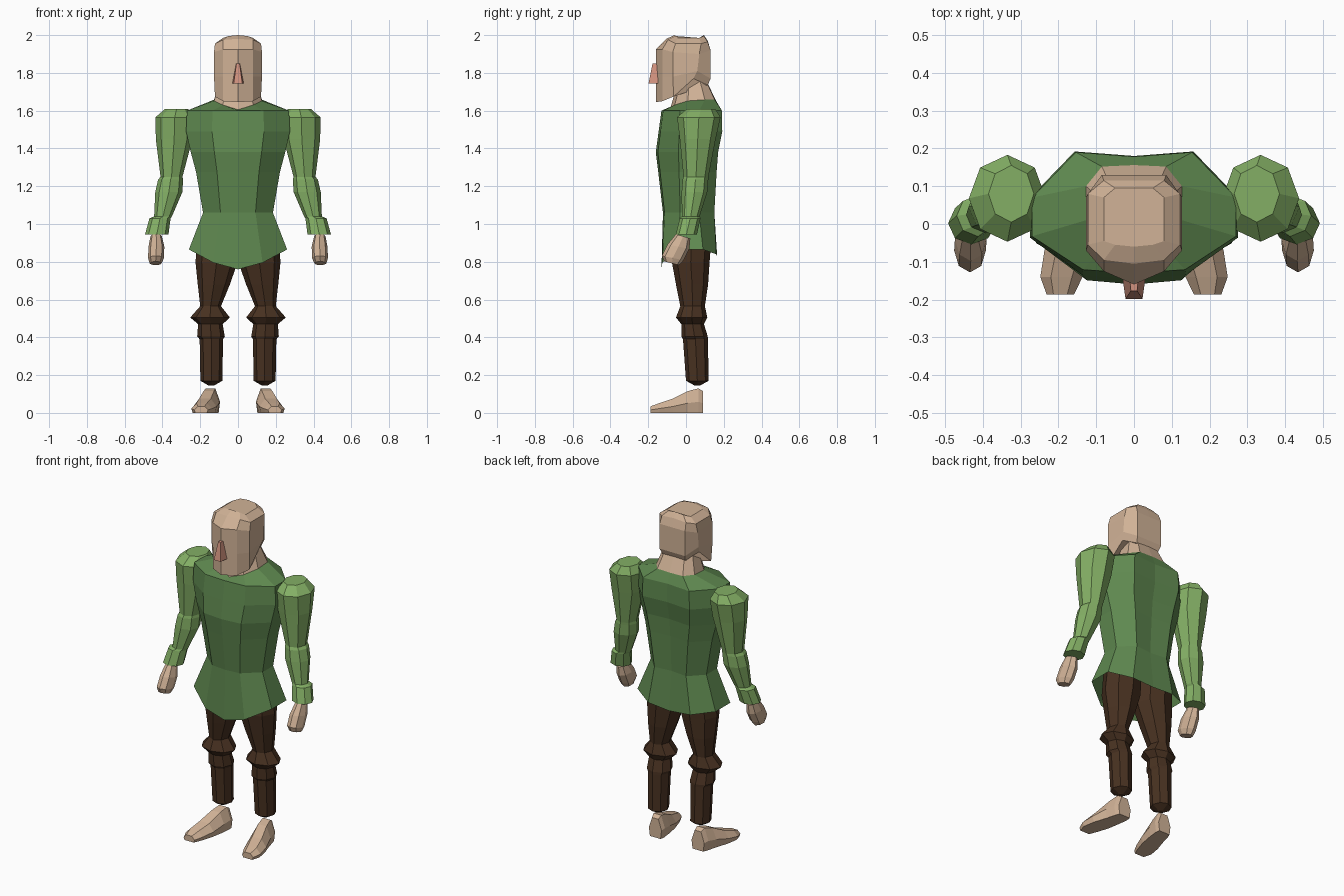
import bpy, bmesh, math


def material(name, rgb):
    m = bpy.data.materials.new(name)
    m.diffuse_color = (*rgb, 1)
    return m


SKIN = material("skin", (0.64, 0.45, 0.31))
NOSE = material("nose pink", (0.64, 0.29, 0.21))
TUNIC = material("tunic green", (0.115, 0.25, 0.08))
SLEEVE = material("sleeve green", (0.23, 0.43, 0.13))
BROWN = material("dark brown", (0.065, 0.031, 0.015))


def loft(name, rings, mat, mirror=False, cap_start=True, cap_end=True):
    """Skin a list of equal-length point rings into a flat-shaded mesh."""
    bm = bmesh.new()
    loops = [[bm.verts.new(p) for p in r] for r in rings]
    n = len(loops[0])
    for a, b in zip(loops, loops[1:]):
        for i in range(n):
            j = (i + 1) % n
            bm.faces.new((a[i], a[j], b[j], b[i]))
    if cap_start:
        bm.faces.new(loops[0][::-1])
    if cap_end:
        bm.faces.new(loops[-1])
    bmesh.ops.recalc_face_normals(bm, faces=bm.faces)
    me = bpy.data.meshes.new(name)
    bm.to_mesh(me)
    bm.free()
    me.materials.append(mat)
    ob = bpy.data.objects.new(name, me)
    bpy.context.collection.objects.link(ob)
    if mirror:
        ob.modifiers.new("mirror", "MIRROR").use_clip = False
        ob.modifiers["mirror"].use_mirror_merge = False
    return ob


def sym(half):
    """Close a half section (front centre to back centre) by mirroring in x."""
    return half + [(-x, y, z) for x, y, z in half[-2:0:-1]]


def oval(cx, cy, z, hx, hy, tilt=0.0, n=8):
    """Horizontal n-sided ring; tilt raises it towards +y."""
    out = []
    for i in range(n):
        a = 2 * math.pi * i / n
        out.append((cx + hx * math.cos(a), cy + hy * math.sin(a),
                    z + tilt * hy * math.sin(a)))
    return out


# Head: slanted jaw, flat crown
head = [
    [(0, -.16, 1.645), (.08, -.125, 1.65), (.122, -.065, 1.675),
     (.115, .04, 1.77), (.075, .115, 1.735), (0, .115, 1.735)],
    [(0, -.16, 1.78), (.08, -.125, 1.78), (.127, -.07, 1.78),
     (.127, .06, 1.81), (.085, .13, 1.77), (0, .13, 1.77)],
    [(0, -.16, 1.925), (.08, -.125, 1.925), (.127, -.07, 1.91),
     (.127, .07, 1.90), (.085, .13, 1.92), (0, .13, 1.92)],
    [(0, -.105, 1.98), (.08, -.095, 1.975), (.122, -.055, 1.955),
     (.122, .08, 1.955), (.08, .115, 1.965), (0, .115, 1.97)],
    [(0, -.06, 2.0), (.05, -.055, 1.995), (.08, -.045, 1.985),
     (.08, .07, 1.985), (.05, .095, 1.995), (0, .095, 2.0)],
]
loft("head", [sym(r) for r in head], SKIN)

# Nose wedge
loft("nose", [[(-w, -.145, z), (w, -.145, z), (w * .75, y, z), (-w * .75, y, z)]
              for w, y, z in ((.03, -.198, 1.745), (.011, -.177, 1.85))], NOSE)

# Neck, flaring into the collar
collar = [(0, -.085, 1.605), (.08, -.06, 1.63), (.127, .01, 1.652),
          (.127, .10, 1.658), (.085, .152, 1.658), (0, .156, 1.658)]
loft("neck", [sym(collar),
              sym([(x * .75, .03 + (y - .03) * .62, 1.76) for x, y, z in collar])], SKIN)


# Tunic: (half width, front y, back y, z) per level
def tunic_ring(w, f, b, z, side=.07):
    return sym([(0, f, z), (w * .5, f * .93, z), (w, f * .25, z),
                (w, side, z), (w * .57, b, z), (0, b - .012, z)])


levels = [(.27, -.13, .19, 1.60), (.275, -.145, .192, 1.49), (.25, -.16, .17, 1.38),
          (.222, -.147, .162, 1.275), (.185, -.122, .15, 1.06)]
hem = sym([(0, -.13, .76), (.13, -.125, .795), (.26, -.05, .865),
           (.26, .09, .865), (.14, .16, .84), (0, .165, .83)])
loft("tunic", [sym(collar)] + [tunic_ring(*l) for l in levels] + [hem],
     TUNIC, cap_start=False, cap_end=False)

# Sleeves with puffed shoulder, forearm and cuff
sleeve = [(.325, .08, 1.61, .06, .075), (.335, .068, 1.565, .102, .115),
          (.338, .062, 1.45, .097, .095), (.352, .053, 1.25, .058, .066),
          (.357, .05, 1.235, .066, .068), (.366, .045, 1.17, .072, .068),
          (.397, .025, 1.04, .047, .047), (.413, .022, 1.03, .056, .055),
          (.43, .002, .945, .062, .056)]
loft("sleeves", [oval(*s) for s in sleeve], SLEEVE, mirror=True)

# Hands hanging slightly forward
hand = [(.433, -.015, .935, .03, .038, -.3), (.432, -.04, .88, .042, .058, -.2),
        (.434, -.07, .82, .042, .058, -.2), (.436, -.075, .792, .032, .04, -.25)]
loft("hands", [oval(*h) for h in hand], SKIN, mirror=True)

# Trouser legs with flared knee band and stepped boots top
leg = [(.108, .03, .93, .105, .105), (.113, .025, .80, .112, .10),
       (.128, .032, .68, .085, .085), (.145, .035, .565, .055, .065),
       (.148, .03, .505, .105, .083), (.146, .035, .47, .065, .06),
       (.143, .045, .405, .073, .07), (.141, .05, .39, .062, .066),
       (.141, .06, .17, .058, .06), (.141, .06, .145, .015, .015)]
loft("trouser_legs", [oval(*s) for s in leg], BROWN, mirror=True)


# Feet: sections along y, toes turned out
def foot_ring(cx, y, w, h):
    return [(cx - w * .85, y, 0), (cx + w * .85, y, 0), (cx + w, y, h * .45),
            (cx + w * .5, y, h), (cx - w * .5, y, h), (cx - w, y, h * .45)]


foot = [(.142, .09, .042, .115), (.145, .065, .05, .13), (.155, .01, .055, .115),
        (.175, -.07, .062, .075), (.192, -.14, .056, .052), (.195, -.187, .036, .035)]
loft("feet", [foot_ring(*f) for f in foot], SKIN, mirror=True)
